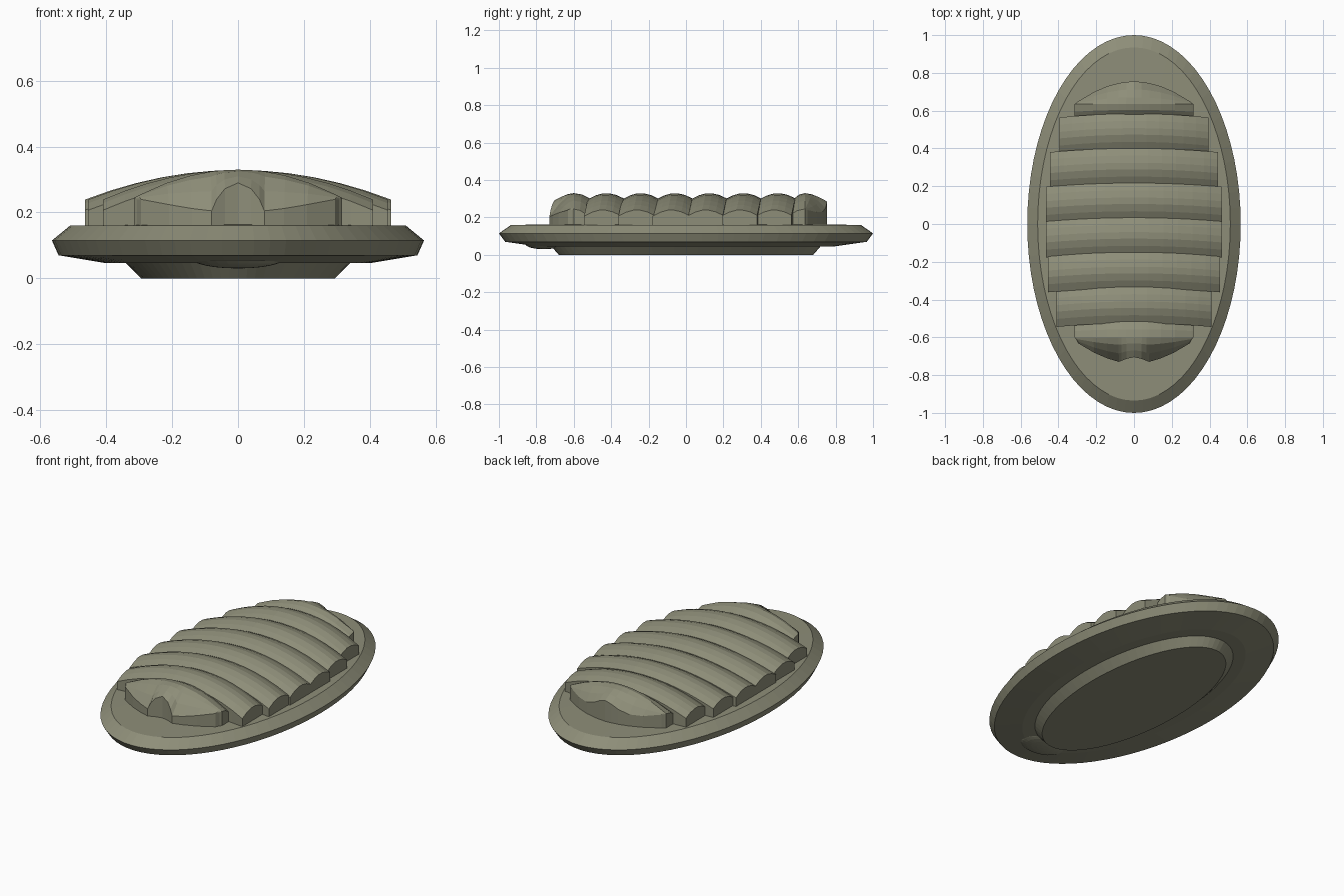
import bpy, bmesh, math

cube = bpy.data.objects.get("Cube")
if cube:
    bpy.data.objects.remove(cube, do_unlink=True)

olive = bpy.data.materials.new("olive_grey")
olive.use_nodes = True
COLOUR = (0.27, 0.27, 0.19, 1)
olive.diffuse_color = COLOUR
olive.node_tree.nodes["Principled BSDF"].inputs["Base Color"].default_value = COLOUR

DECK = 0.16    # height of the girdle top
EDGE = 0.24    # plate height at its side
ARCH = 0.09    # extra height along the spine


def finish(name, bm):
    bmesh.ops.recalc_face_normals(bm, faces=bm.faces)
    mesh = bpy.data.meshes.new(name)
    bm.to_mesh(mesh)
    bm.free()
    mesh.materials.append(olive)
    obj = bpy.data.objects.new(name, mesh)
    bpy.context.collection.objects.link(obj)
    return obj


def oval_loft(name, rings, sides=72):
    """Stack ellipses given as (x radius, y radius, z) and cap both ends."""
    bm = bmesh.new()
    loops = []
    for rx, ry, z in rings:
        angles = [math.tau * i / sides for i in range(sides)]
        loops.append([bm.verts.new((rx * math.cos(a), ry * math.sin(a), z)) for a in angles])
    for low, high in zip(loops, loops[1:]):
        for i in range(sides):
            j = (i + 1) % sides
            bm.faces.new((low[i], low[j], high[j], high[i]))
    bm.faces.new(loops[0])
    bm.faces.new(loops[-1])
    return finish(name, bm)


def shell_plate(name, rows):
    """Solid block whose top follows a grid of points and whose base is flat."""
    bm = bmesh.new()
    top = [[bm.verts.new(p) for p in row] for row in rows]
    base = [[bm.verts.new((p[0], p[1], DECK - 0.005)) for p in row] for row in rows]
    n, m = len(rows), len(rows[0])
    for grid in (top, base):
        for r in range(n - 1):
            for c in range(m - 1):
                bm.faces.new((grid[r][c], grid[r][c + 1], grid[r + 1][c + 1], grid[r + 1][c]))
    rim = [(0, c) for c in range(m)] + [(r, m - 1) for r in range(1, n)]
    rim += [(n - 1, c) for c in range(m - 2, -1, -1)] + [(r, 0) for r in range(n - 2, 0, -1)]
    for (r, c), (s, d) in zip(rim, rim[1:] + rim[:1]):
        bm.faces.new((top[r][c], top[s][d], base[s][d], base[r][c]))
    return finish(name, bm)


def arch(u):
    return EDGE + ARCH * (1 - u * u)


def bow(u):
    return 0.02 * (1 - u * u)


# Girdle and foot
oval_loft("girdle", [(0.40, 0.80, 0.046), (0.545, 0.967, 0.07), (0.565, 1.0, 0.115),
                     (0.51, 0.935, DECK), (0.30, 0.62, DECK + 0.004)])
oval_loft("foot", [(0.295, 0.68, 0), (0.34, 0.72, 0.046), (0.34, 0.72, 0.06)])

# Small head under the front of the girdle
bpy.ops.mesh.primitive_uv_sphere_add(segments=24, ring_count=12, location=(0, -0.76, 0.06))
head = bpy.context.object
head.name = "head"
head.scale = (0.14, 0.1, 0.03)
head.data.materials.append(olive)

# Six middle plates: ridged bands arched across the back
COLUMNS = 12
widths = [0.41, 0.455, 0.465, 0.465, 0.445, 0.395]
section = [(0, 0.033), (0.22, 0.012), (0.42, 0.001), (0.6, 0.001), (0.8, 0.01), (1.0, 0.028)]
PITCH = 0.1835
for k, w in enumerate(widths):
    front = -0.545 + PITCH * k
    rows = []
    for t, drop in section:
        row = []
        for c in range(COLUMNS + 1):
            u = 2 * c / COLUMNS - 1
            row.append((u * w, front + (PITCH + 0.008) * t + bow(u), arch(u) - drop))
        rows.append(row)
    shell_plate(f"middle_plate_{k + 1}", rows)


def end_plate(name, lip, ridge, inner, ridge_drop):
    """Rounded end plate; lip holds (x, y, z) from the middle to the corner."""
    w = 0.315
    half = lip[::-1]
    edge = [(-x, y, z) for x, y, z in half] + lip[1:]
    rows = [edge]
    for t, lift in ((0.35, 0.5), (0.7, 0.87), (1.0, 1.0)):
        row = []
        for x, y, z in edge:
            u = x / w
            row.append((x * (1 + 0.03 * t), y + (ridge - y) * t,
                        z + (arch(u) - z) * lift))
        rows.append(row)
    for t in (0.5, 1.0):
        rows.append([(x * 1.03, ridge + (inner + bow(x / w) - ridge) * t,
                      arch(x / w) - ridge_drop * t * t) for x, y, z in edge])
    return shell_plate(name, rows)


# Front plate has an arched notch in the middle, rear plate is fully rounded
end_plate("front_plate",
          [(0, -0.705, 0.29), (0.04, -0.714, 0.272), (0.065, -0.724, 0.24), (0.08, -0.73, 0.205),
           (0.14, -0.712, 0.212), (0.21, -0.682, 0.224), (0.295, -0.632, 0.24), (0.306, -0.61, 0.24)],
          -0.60, -0.535, 0.028)
end_plate("rear_plate",
          [(0, 0.755, 0.285), (0.04, 0.752, 0.272), (0.08, 0.746, 0.25), (0.14, 0.73, 0.23),
           (0.21, 0.7, 0.228), (0.295, 0.65, 0.24), (0.306, 0.64, 0.24)],
          0.635, 0.553, 0.033)
